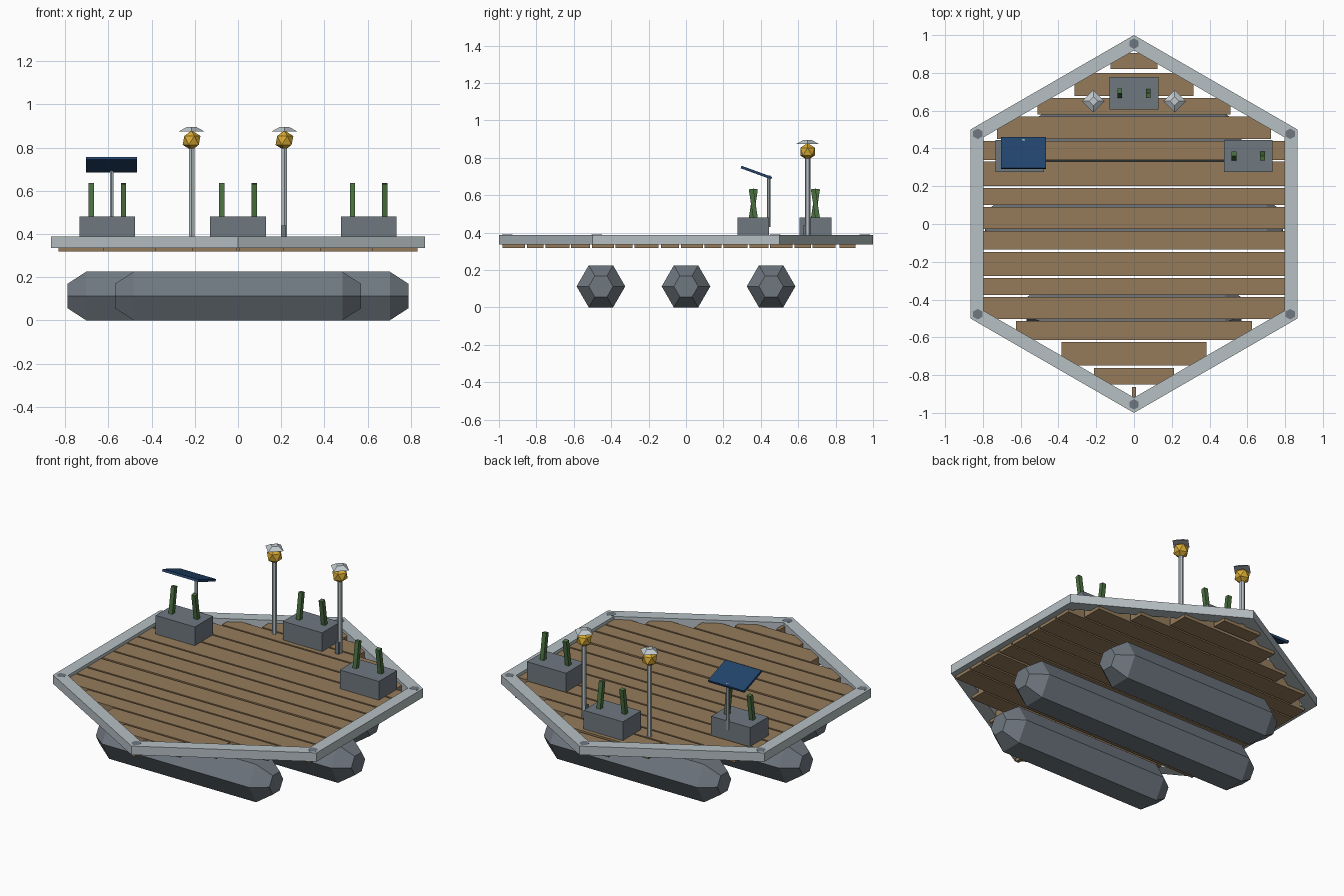
import bpy, bmesh, math
from mathutils import Matrix, Vector

if "Cube" in bpy.data.objects:
    bpy.data.objects.remove(bpy.data.objects["Cube"])


def material(name, hexcol):
    def lin(c):
        return c / 12.92 if c <= 0.04045 else ((c + 0.055) / 1.055) ** 2.4
    m = bpy.data.materials.new(name)
    m.diffuse_color = [lin(int(hexcol[i:i + 2], 16) / 255) for i in (0, 2, 4)] + [1]
    m.use_nodes = True
    m.node_tree.nodes["Principled BSDF"].inputs["Base Color"].default_value = m.diffuse_color
    return m


WOOD = material("wood", "957b5b")
RAIL = material("pale grey metal", "b6c0c4")
GREY = material("slate grey", "6f7880")
CAP = material("light cap grey", "c0c9ce")
GOLD = material("lantern gold", "d9ab35")
BLUE = material("panel blue", "22446c")
GREEN = material("plant green", "4a7040")
DECK = 0.37  # deck surface height


def finish(bm, name, mat):
    bmesh.ops.recalc_face_normals(bm, faces=bm.faces)
    me = bpy.data.meshes.new(name)
    bm.to_mesh(me)
    bm.free()
    me.materials.append(mat)
    ob = bpy.data.objects.new(name, me)
    bpy.context.collection.objects.link(ob)
    return ob


def box(name, mat, loc, size, tilt=0.0):
    bm = bmesh.new()
    m = Matrix.Translation(loc) @ Matrix.Rotation(tilt, 4, 'X') @ Matrix.Diagonal((*size, 1))
    bmesh.ops.create_cube(bm, size=1, matrix=m)
    return finish(bm, name, mat)


def cone(name, mat, x, y, z0, z1, r0, r1, sides):
    bm = bmesh.new()
    bmesh.ops.create_cone(bm, cap_ends=True, segments=sides, radius1=r0, radius2=r1,
                          depth=z1 - z0, matrix=Matrix.Translation((x, y, (z0 + z1) / 2)))
    return finish(bm, name, mat)


def skin(name, mat, rings, closed=False):
    """Bridge a list of point rings; cap the ends unless closed."""
    bm = bmesh.new()
    vs = [[bm.verts.new(p) for p in r] for r in rings]
    n = len(vs[0])
    pairs = list(zip(vs, vs[1:])) + ([(vs[-1], vs[0])] if closed else [])
    for a, b in pairs:
        for i in range(n):
            j = (i + 1) % n
            bm.faces.new((a[i], a[j], b[j], b[i]))
    if not closed:
        bm.faces.new(vs[0])
        bm.faces.new(vs[-1])
    return finish(bm, name, mat)


# three hexagonal pontoons with tapered ends
for label, y, length in (("front", -0.455, 0.57), ("middle", 0, 0.79), ("back", 0.455, 0.57)):
    rings = []
    for x, r in ((-length, 0.065), (-length + 0.087, 0.13), (length - 0.087, 0.13), (length, 0.065)):
        rings.append([Vector((x, y + r * math.cos(i * math.pi / 3),
                              0.1126 + r * math.sin(i * math.pi / 3))) for i in range(6)])
    skin(label + "_pontoon", GREY, rings)

# deck planks: back edge, front edge, half width
planks = [(.905, .82, .125), (.80, .677, .315), (.667, .58, .51), (.57, .45, .725),
          (.44, .34, .83), (.33, .20, .83), (.19, .10, .83), (.09, -.027, .83),
          (-.037, -.134, .83), (-.148, -.275, .83), (-.286, -.376, .83),
          (-.386, -.503, .83), (-.513, -.614, .625), (-.624, -.75, .383),
          (-.762, -.849, .213), (-.862, -.98, .01)]
for k, (a, b, h) in enumerate(planks):
    box(f"deck_plank_{k + 1}", WOOD, (0, (a + b) / 2, (DECK + 0.318) / 2),
        (2 * h, a - b, DECK - 0.318))

# hexagonal rim frame
ring_profile = [(1.0, 0.336), (1.0, 0.388), (0.919, 0.388), (0.919, 0.336)]
rings = [[Vector((r * math.sin(i * math.pi / 3), r * math.cos(i * math.pi / 3), z))
          for i in range(6)] for r, z in ring_profile]
skin("rim_frame", RAIL, rings, closed=True)

# corner pegs, almost flush with the frame top
for i in range(6):
    a = i * math.pi / 3
    cone(f"corner_peg_{i + 1}", GREY, 0.955 * math.sin(a), 0.955 * math.cos(a),
         0.345, 0.3886, 0.028, 0.028, 6)

# planters, each with two leaning stems
for label, x, y in (("left", -0.605, 0.36), ("middle", 0, 0.692), ("right", 0.605, 0.36)):
    box(label + "_planter", GREY, (x, y, (DECK + 0.481) / 2), (0.257, 0.17, 0.481 - DECK))
    for s in (-1, 1):
        box(f"{label}_stem_{'a' if s < 0 else 'b'}", GREEN, (x + s * 0.075, y, 0.554),
            (0.025, 0.025, 0.16), s * 0.15)

# lamps: post, faceted lantern, square hood
for label, x in (("left", -0.215), ("right", 0.215)):
    y = 0.65
    cone(label + "_lamp_post", RAIL, x, y, DECK, 0.82, 0.0145, 0.0145, 6)
    bm = bmesh.new()
    bmesh.ops.create_icosphere(bm, subdivisions=1, radius=0.046,
                               matrix=Matrix.Translation((x, y, 0.833)))
    finish(bm, label + "_lantern", GOLD)
    cone(label + "_lamp_hood", CAP, x, y, 0.874, 0.894, 0.06, 0.024, 4)
box("lamp_switch_box", GREY, (0.211, 0.642, (DECK + 0.44) / 2), (0.022, 0.03, 0.44 - DECK))

# solar panel on a thin post
cone("panel_post", RAIL, -0.585, 0.442, 0.43, 0.704, 0.0095, 0.0095, 6)
box("solar_panel", BLUE, (-0.585, 0.376, 0.721), (0.237, 0.174, 0.014), -math.radians(20))
